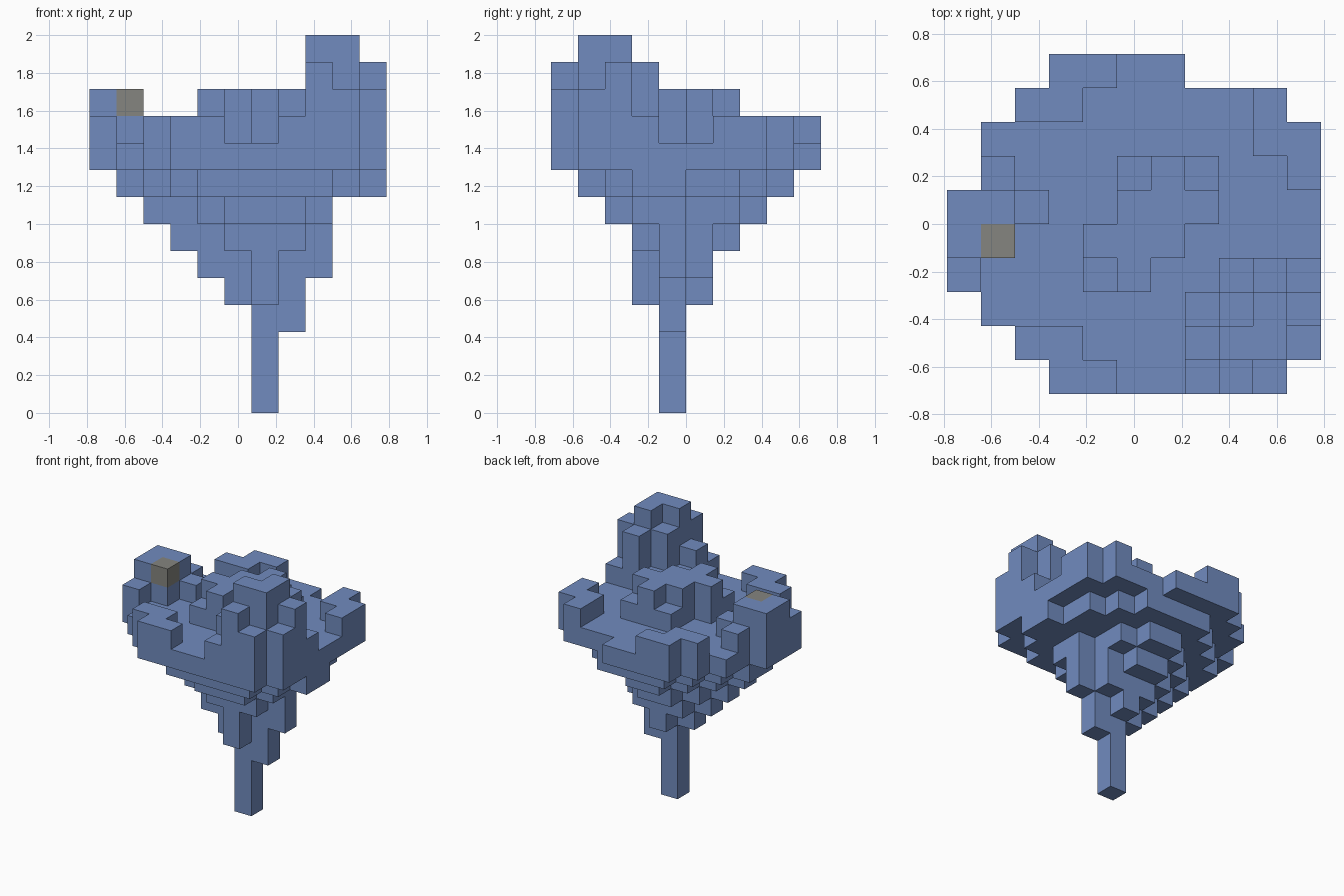
import bpy, bmesh
from mathutils import Vector

cube = bpy.data.objects.get("Cube")
if cube:
    bpy.data.objects.remove(cube)

UNIT = 1 / 7                      # edge of one block
ORIGIN = Vector((-5.5, -5, 0))    # grid corner, in blocks


def make_material(name, rgb):
    mat = bpy.data.materials.new(name)
    mat.use_nodes = True
    mat.diffuse_color = (*rgb, 1)
    mat.node_tree.nodes["Principled BSDF"].inputs["Base Color"].default_value = (*rgb, 1)
    return mat


def box(x, y, z, wide=1, deep=1, high=1):
    return {(x + i, y + j, z + k) for i in range(wide)
            for j in range(deep) for k in range(high)}


def layer(z, first_row, spans):
    """One layer of blocks: each span is the first and last column of a row."""
    cells = set()
    for j, (a, b) in enumerate(spans):
        cells |= box(a, first_row + j, z, b - a + 1)
    return cells


def column(x, y, top, wide=1, deep=1):
    """Blocks standing on the platform up to the given level."""
    return box(x, y, 10, wide, deep, top - 10)


blue = make_material("slate blue", (0.165, 0.26, 0.52))
grey = make_material("stone grey", (0.235, 0.235, 0.215))
parts = {}

# Stem and the stepped cone above it
parts["stem"] = box(6, 4, 0, high=4) | box(7, 4, 3)
parts["stepped_cone"] = (
    layer(4, 3, [(6, 6), (5, 7), (6, 6)])
    | layer(5, 3, [(6, 6), (4, 8), (5, 7)])
    | layer(6, 3, [(5, 7), (3, 8), (4, 7), (5, 6)])
    | layer(7, 2, [(5, 7), (4, 8), (2, 8), (3, 7), (4, 7), (5, 6)])
    | layer(8, 1, [(4, 8), (3, 9), (2, 10), (1, 10), (1, 9), (2, 9), (3, 8), (4, 7)]))

# Wide round platform
parts["platform"] = layer(9, 0, [(3, 9), (2, 10), (1, 10), (0, 10), (0, 10),
                                 (0, 10), (1, 10), (1, 10), (2, 9), (3, 6)])

# Raised rim pieces
parts["front_rim"] = column(3, 0, 11, 2) | column(2, 1, 11, 2)
parts["back_right_rim"] = column(3, 9, 11, 2) | column(2, 8, 11, 2)
parts["back_left_rim"] = column(9, 8, 11) | column(9, 7, 11, 2) | column(10, 6, 11)

# Hill in the middle
parts["centre_hill"] = (column(5, 5, 12, 3) | column(4, 4, 12, 3) | column(5, 3, 12)
                        | column(6, 6, 12) | column(4, 3, 11)
                        | column(5, 6, 11) | column(7, 6, 11))

# Tall tower with its buttresses
parts["tower"] = column(8, 1, 14, 2) | column(9, 2, 14)
parts["tower_buttresses"] = (column(8, 0, 13) | column(9, 0, 12) | column(7, 0, 11)
                             | column(7, 1, 12) | column(10, 1, 12) | column(10, 2, 13)
                             | column(8, 2, 13) | column(7, 2, 11) | column(9, 3, 13)
                             | column(8, 3, 11) | column(10, 3, 11))

# Block on the right side with one grey corner
parts["grey_block"] = box(1, 4, 11)
parts["side_block"] = (column(0, 4, 12, 2, 2) | column(0, 3, 11) | column(1, 6, 11)
                       | column(2, 5, 11)) - parts["grey_block"]

solid = set().union(*parts.values())


def build(name, cells, mat):
    """Mesh only the faces that are not covered by a neighbouring block."""
    bm = bmesh.new()
    for cell in sorted(cells):
        centre = Vector(cell) + Vector((0.5, 0.5, 0.5))
        for axis in range(3):
            for sign in (-1, 1):
                normal = Vector((0, 0, 0))
                normal[axis] = sign
                if tuple(int(c + n) for c, n in zip(cell, normal)) in solid:
                    continue
                u = Vector((0, 0, 0))
                u[(axis + 1) % 3] = 0.5
                v = normal.cross(u)
                mid = centre + normal / 2
                corners = (mid - u - v, mid + u - v, mid + u + v, mid - u + v)
                bm.faces.new([bm.verts.new((p + ORIGIN) * UNIT) for p in corners])
    bmesh.ops.remove_doubles(bm, verts=bm.verts, dist=0.001)
    mesh = bpy.data.meshes.new(name)
    bm.to_mesh(mesh)
    bm.free()
    mesh.materials.append(mat)
    bpy.context.collection.objects.link(bpy.data.objects.new(name, mesh))


for name, cells in parts.items():
    build(name, cells, grey if name == "grey_block" else blue)
